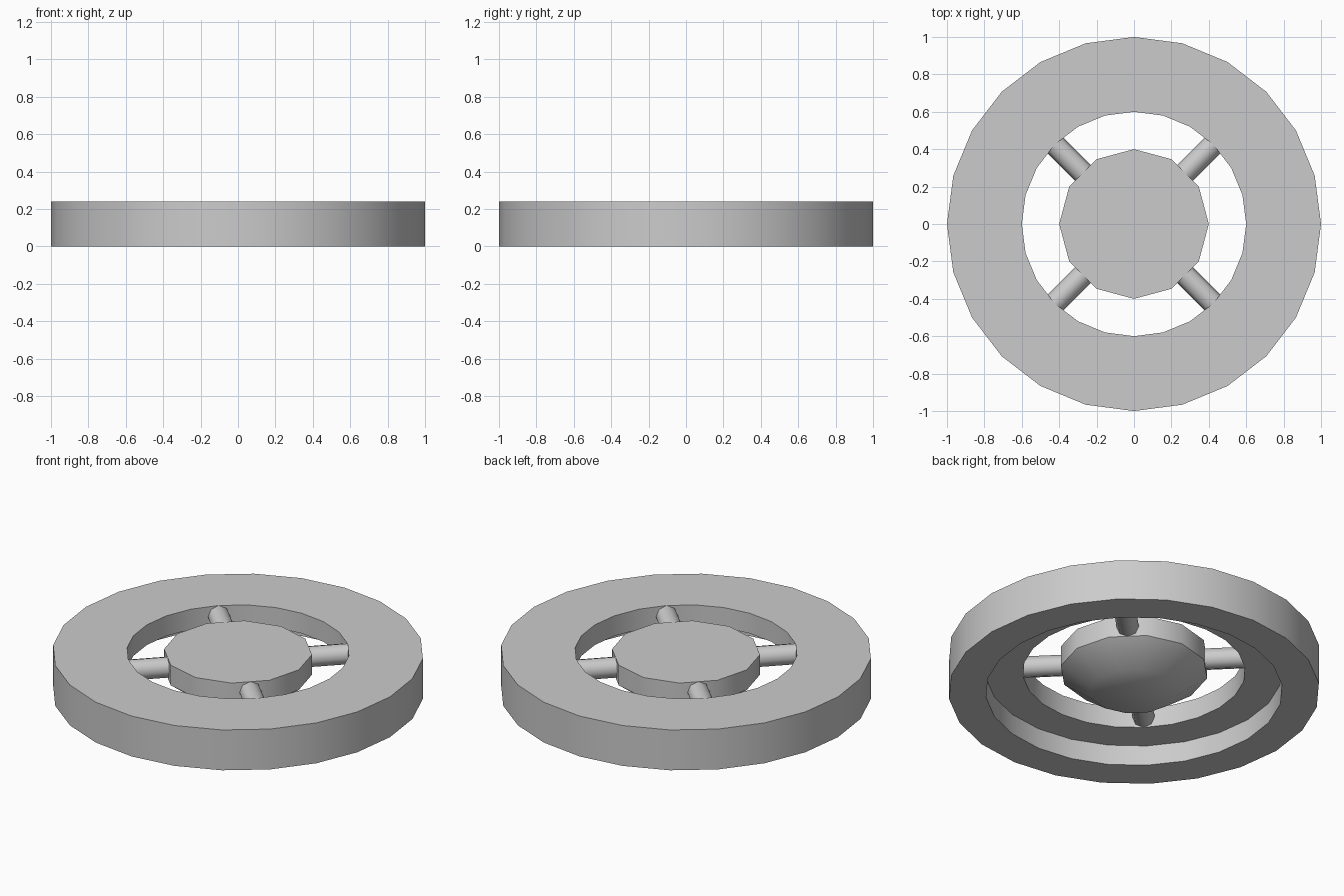
import bpy, bmesh
from math import sin, cos, pi, radians
from mathutils import Matrix

if "Cube" in bpy.data.objects:
    bpy.data.objects.remove(bpy.data.objects["Cube"])


def finish(name, bm, angle):
    bmesh.ops.recalc_face_normals(bm, faces=bm.faces)
    me = bpy.data.meshes.new(name)
    bm.to_mesh(me)
    bm.free()
    ob = bpy.data.objects.new(name, me)
    bpy.context.collection.objects.link(ob)
    bpy.ops.object.select_all(action='DESELECT')
    ob.select_set(True)
    bpy.context.view_layer.objects.active = ob
    bpy.ops.object.shade_smooth_by_angle(angle=radians(angle))
    return ob


def lathe(name, profile, sides, closed, angle):
    """Revolve (radius, z) points about z; open profiles get flat end caps."""
    bm = bmesh.new()
    rings = [[bm.verts.new((r * cos(2 * pi * i / sides), r * sin(2 * pi * i / sides), z))
              for i in range(sides)] for r, z in profile]
    pairs = list(zip(rings, rings[1:]))
    if closed:
        pairs.append((rings[-1], rings[0]))
    else:
        bm.faces.new(rings[0])
        bm.faces.new(rings[-1])
    for a, b in pairs:
        for i in range(sides):
            j = (i + 1) % sides
            bm.faces.new((a[i], a[j], b[j], b[i]))
    return finish(name, bm, angle)


# Rim with a stepped recess underneath
lathe("rim", [(1, 0), (1, 0.24), (0.6, 0.24), (0.6, 0.12), (0.8, 0.12), (0.8, 0)],
      24, True, 40)

# Hub tapering towards the bottom
lathe("hub", [(0.24, 0), (0.4, 0.12), (0.4, 0.24)], 12, False, 40)

# Four diagonal eight-sided spokes, open ends buried in hub and rim
INNER, OUTER = 0.38, 0.6
for k in range(4):
    bm = bmesh.new()
    bmesh.ops.create_cone(bm, cap_ends=False, segments=8, radius1=0.06, radius2=0.06,
                          depth=OUTER - INNER)
    place = (Matrix.Rotation(pi / 4 + k * pi / 2, 4, 'Z')
             @ Matrix.Translation(((INNER + OUTER) / 2, 0, 0.18))
             @ Matrix.Rotation(pi / 2, 4, 'Y'))
    bm.transform(place)
    finish(f"spoke_{k + 1}", bm, 50)
